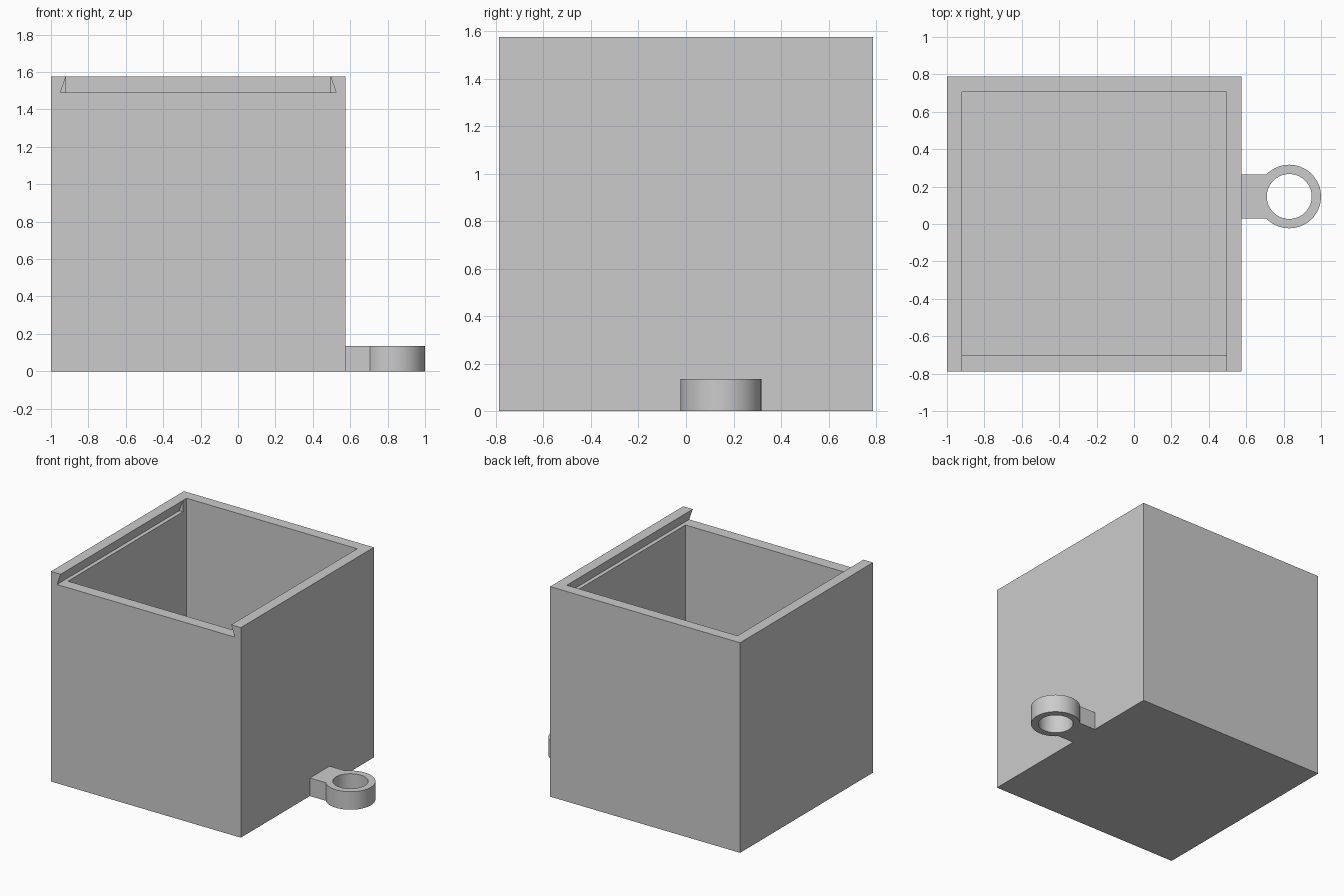
import bpy, bmesh, math
from mathutils import Vector

if "Cube" in bpy.data.objects:
    bpy.data.objects.remove(bpy.data.objects["Cube"], do_unlink=True)

grey = bpy.data.materials.new("plain grey")
grey.use_nodes = True
grey.diffuse_color = (0.6, 0.6, 0.6, 1)
grey.node_tree.nodes["Principled BSDF"].inputs["Base Color"].default_value = (0.6, 0.6, 0.6, 1)


def prism(name, outline, direction):
    """Extrude a closed 3D outline along a direction."""
    bm = bmesh.new()
    face = bm.faces.new([bm.verts.new(p) for p in outline])
    out = bmesh.ops.extrude_face_region(bm, geom=[face])
    moved = [g for g in out["geom"] if isinstance(g, bmesh.types.BMVert)]
    bmesh.ops.translate(bm, verts=moved, vec=Vector(direction))
    bmesh.ops.recalc_face_normals(bm, faces=bm.faces)
    mesh = bpy.data.meshes.new(name)
    bm.to_mesh(mesh)
    bm.free()
    obj = bpy.data.objects.new(name, mesh)
    bpy.context.collection.objects.link(obj)
    mesh.materials.append(grey)
    return obj


def block(name, x0, x1, y0, y1, z0, z1):
    corners = [(x0, y0, z0), (x1, y0, z0), (x1, y1, z0), (x0, y1, z0)]
    return prism(name, corners, (0, 0, z1 - z0))


def cylinder(name, centre, radius, z0, z1, sides=64):
    angles = [2 * math.pi * i / sides for i in range(sides)]
    ring = [(centre[0] + radius * math.cos(a), centre[1] + radius * math.sin(a), z0)
            for a in angles]
    return prism(name, ring, (0, 0, z1 - z0))


def combine(target, other, operation):
    """Apply a boolean and discard the helper."""
    mod = target.modifiers.new("combine", 'BOOLEAN')
    mod.object, mod.operation, mod.solver = other, operation, 'EXACT'
    bpy.context.view_layer.objects.active = target
    bpy.ops.object.modifier_apply(modifier=mod.name)
    bpy.data.objects.remove(other, do_unlink=True)


# Open box with a cavity
HALF, TOP, RIGHT = 0.7875, 1.575, 0.575
IN_L, IN_R, LEDGE, FLARE = -0.92, 0.495, 1.49, 0.03
box = block("box_body", -1, RIGHT, -HALF, HALF, 0, TOP)
combine(box, block("cavity", IN_L, IN_R, -0.7, 0.705, 0.08, TOP + 0.2), 'DIFFERENCE')

# Dovetail slot for a sliding lid, open at the front
rise = TOP - LEDGE
slot = [(IN_L - FLARE, -1, LEDGE), (IN_R + FLARE, -1, LEDGE),
        (IN_R - FLARE, -1, TOP + rise), (IN_L + FLARE, -1, TOP + rise)]
combine(box, prism("lid_slot", slot, (0, 1.66, 0)), 'DIFFERENCE')

# Key loop on the side: tab joined to a round eyelet
EYE, THICK = (0.83, 0.147), 0.135
loop = cylinder("key_loop", EYE, 0.17, 0, THICK)
combine(loop, block("tab", RIGHT, 0.75, 0.03, 0.264, 0, THICK), 'UNION')
combine(loop, cylinder("eye_hole", EYE, 0.12, -0.1, THICK + 0.1), 'DIFFERENCE')

bpy.ops.object.select_all(action='DESELECT')
loop.select_set(True)
bpy.context.view_layer.objects.active = loop
bpy.ops.object.shade_smooth_by_angle(angle=math.radians(30))
